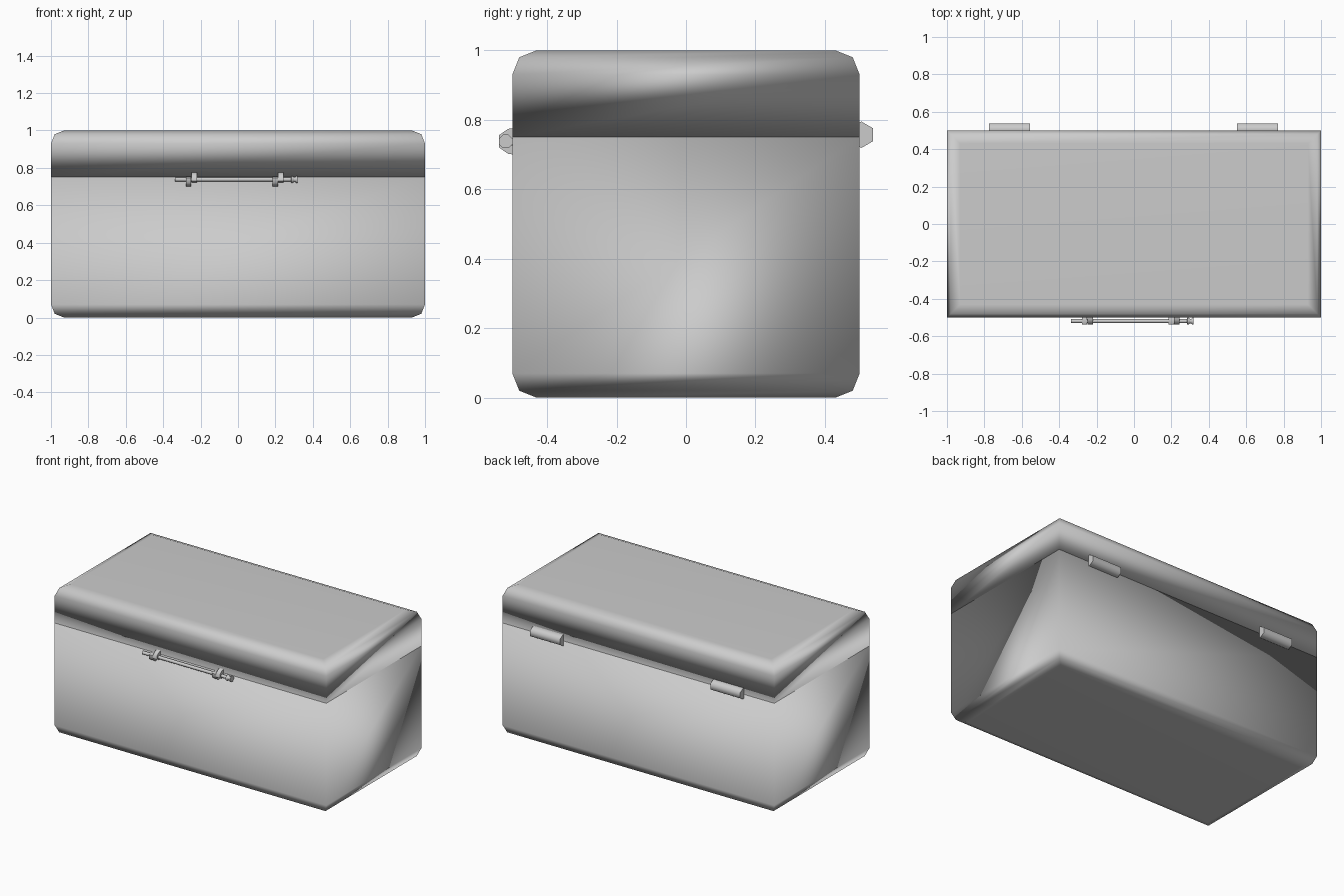
import bpy, bmesh, math
from mathutils import Vector

if "Cube" in bpy.data.objects:
    bpy.data.objects.remove(bpy.data.objects["Cube"])


def finish(name, bm, weighted=False, smooth_angle=None):
    bmesh.ops.recalc_face_normals(bm, faces=bm.faces)
    me = bpy.data.meshes.new(name)
    bm.to_mesh(me)
    bm.free()
    ob = bpy.data.objects.new(name, me)
    bpy.context.collection.objects.link(ob)
    if weighted:
        for p in me.polygons:
            p.use_smooth = True
        ob.modifiers.new("soft_normals", 'WEIGHTED_NORMAL')
    if smooth_angle:
        bpy.ops.object.select_all(action='DESELECT')
        ob.select_set(True)
        bpy.context.view_layer.objects.active = ob
        bpy.ops.object.shade_smooth_by_angle(angle=math.radians(smooth_angle))
    return ob


def skin(rings):
    """Closed solid through a list of point rings of equal length."""
    bm = bmesh.new()
    vs = [[bm.verts.new(p) for p in r] for r in rings]
    n = len(rings[0])
    for a, b in zip(vs, vs[1:]):
        for i in range(n):
            j = (i + 1) % n
            bm.faces.new((a[i], a[j], b[j], b[i]))
    bm.faces.new(vs[0])
    bm.faces.new(vs[-1])
    return bm


def box_shell(levels):
    """Rectangles stacked in z from (inset, z) pairs."""
    return skin([[(sx * (1 - d), sy * (0.5 - d), z)
                  for sx, sy in ((-1, -1), (1, -1), (1, 1), (-1, 1))]
                 for d, z in levels])


def turned(profile, y, z, sides, phase=0.0):
    """Lathe along x from (x, radius) pairs."""
    ang = [2 * math.pi * i / sides + phase for i in range(sides)]
    return skin([[(x, y + r * math.cos(a), z + r * math.sin(a)) for a in ang]
                 for x, r in profile])


# Chest body and lid: two-step rounded edges below and above
SEAM = 0.75
edge = [(0.07, 0.0), (0.02, 0.02), (0.0, 0.07)]
finish("chest_body", box_shell(edge + [(0, SEAM)]), weighted=True)
finish("chest_lid", box_shell([(0, SEAM)] + [(d, 1 - z) for d, z in reversed(edge)]),
       weighted=True)

# Back hinges: six-sided barrels half sunk into the back
for side, x in (("left", -0.666), ("right", 0.661)):
    finish("hinge_" + side,
           turned([(x - 0.11, 0.038), (x + 0.11, 0.038)], 0.505, 0.757, 6, math.pi / 6),
           smooth_angle=65)

# Latch bolt with flared knob at its right end
BY, BZ = -0.519, 0.738
finish("latch_bolt",
       turned([(-0.337, 0.011), (0.283, 0.011), (0.285, 0.02), (0.291, 0.02),
               (0.299, 0.013), (0.306, 0.013), (0.313, 0.021), (0.319, 0.021)],
              BY, BZ, 8, math.pi / 8), smooth_angle=50)

# Staples: each pair has one lug on the body and a mirrored one on the lid
lug = [(-0.495, -0.038), (-0.512, -0.036), (-0.538, -0.018), (-0.538, 0.009),
       (-0.519, 0.017), (-0.495, 0.010)]
for side, x in (("left", -0.249), ("right", 0.214)):
    for part, x0, x1, flip in (("body", x - 0.03, x - 0.001, 1),
                               ("lid", x + 0.001, x + 0.03, -1)):
        finish(f"latch_lug_{part}_{side}",
               skin([[(px, y, BZ + flip * dz) for y, dz in lug] for px in (x0, x1)]),
               smooth_angle=60)
